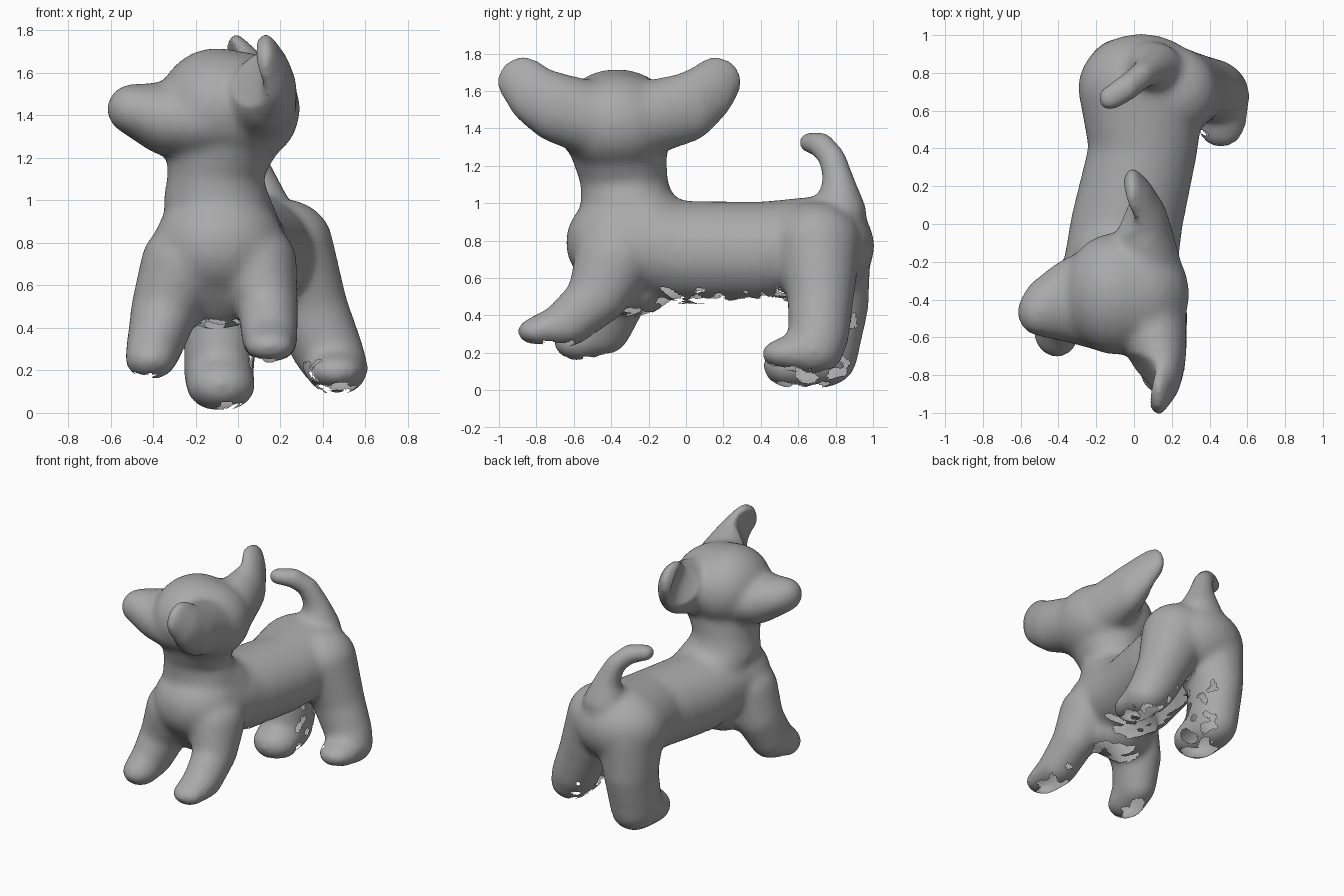
import bpy, bmesh
from mathutils import Vector, Matrix, noise

if "Cube" in bpy.data.objects:
    bpy.data.objects.remove(bpy.data.objects["Cube"])

clay = bpy.data.materials.new("grey clay")
clay.use_nodes = True
GREY = (0.4, 0.4, 0.4, 1)
clay.diffuse_color = GREY
clay.node_tree.nodes["Principled BSDF"].inputs["Base Color"].default_value = GREY

bm = bmesh.new()


def limb(*stations, steps=9):
    """Sweep an ellipsoid through stations of (centre, radii)."""
    for (c0, r0), (c1, r1) in zip(stations, stations[1:]):
        for i in range(steps + 1):
            t = i / steps
            c = Vector(c0).lerp(Vector(c1), t)
            r = Vector(r0).lerp(Vector(r1), t)
            bmesh.ops.create_icosphere(bm, subdivisions=3, radius=1,
                                       matrix=Matrix.Translation(c) @ Matrix.Diagonal((*r, 1)))


# torso, chest to rump
limb(((-.09, -.36, .79), (.31, .285, .27)),
     ((-.04, 0, .735), (.3, .25, .28)),
     ((.05, .4, .735), (.29, .25, .275)),
     ((.04, .72, .77), (.34, .29, .27)))
# brisket between the front legs
limb(((-.1, -.34, .65), (.24, .22, .18)),
     ((-.1, -.28, .54), (.22, .2, .15)))
# withers and neck
limb(((-.06, -.2, .88), (.26, .26, .18)),
     ((-.1, -.31, .99), (.255, .255, .15)),
     ((-.11, -.33, 1.11), (.225, .235, .13)),
     ((-.07, -.36, 1.27), (.27, .26, .14)))
# skull
limb(((.01, -.37, 1.43), (.285, .32, .27)),
     ((-.1, -.37, 1.44), (.28, .325, .28)))
# muzzle
limb(((-.15, -.39, 1.38), (.22, .29, .2)),
     ((-.34, -.405, 1.385), (.16, .225, .175)),
     ((-.46, -.44, 1.42), (.14, .165, .13)),
     ((-.5, -.465, 1.43), (.12, .13, .12)))
# ears
limb(((.09, -.5, 1.45), (.19, .21, .2)),
     ((.13, -.69, 1.51), (.15, .175, .19)),
     ((.155, -.8, 1.57), (.1, .155, .165)),
     ((.13, -.87, 1.65), (.065, .145, .14)))
limb(((.06, -.22, 1.45), (.19, .21, .2)),
     ((.06, 0, 1.51), (.125, .175, .19)),
     ((.03, .11, 1.585), (.08, .15, .165)),
     ((-.01, .16, 1.65), (.055, .145, .14)))
# front legs
limb(((.08, -.38, .7), (.2, .22, .2)),
     ((.14, -.47, .5), (.145, .165, .15)),
     ((.15, -.64, .35), (.135, .145, .12)),
     ((.15, -.8, .315), (.12, .105, .075)))
limb(((-.25, -.37, .7), (.21, .22, .2)),
     ((-.34, -.38, .5), (.165, .18, .15)),
     ((-.39, -.46, .33), (.135, .17, .15)),
     ((-.41, -.57, .255), (.125, .14, .1)))
# hind legs
limb(((.21, .7, .79), (.24, .24, .22)),
     ((.33, .72, .5), (.19, .18, .15)),
     ((.42, .71, .3), (.17, .165, .15)),
     ((.465, .68, .21), (.15, .165, .13)),
     ((.46, .56, .195), (.14, .16, .09)))
limb(((-.05, .74, .72), (.23, .25, .2)),
     ((-.08, .77, .45), (.18, .21, .15)),
     ((-.09, .72, .18), (.165, .2, .17)),
     ((-.08, .58, .13), (.165, .17, .125)))
# tail
limb(((.1, .82, .95), (.16, .15, .12)),
     ((.09, .82, 1.1), (.095, .09, .08)),
     ((.04, .785, 1.24), (.07, .075, .07)),
     ((-.04, .72, 1.315), (.07, .075, .07)),
     ((-.13, .665, 1.325), (.065, .07, .06)))

# fuse the parts into one soft skin
mesh = bpy.data.meshes.new("dog_parts")
bm.to_mesh(mesh)
bm.free()
dog = bpy.data.objects.new("dog_skin", mesh)
bpy.context.collection.objects.link(dog)
remesh = dog.modifiers.new("fuse", "REMESH")
remesh.mode = "VOXEL"
remesh.voxel_size = .018
soften = dog.modifiers.new("soften", "SMOOTH")
soften.factor = .5
soften.iterations = 26
skin = bpy.data.meshes.new_from_object(dog.evaluated_get(bpy.context.evaluated_depsgraph_get()))
dog.modifiers.clear()
dog.data = skin
skin.name = "dog_skin"

bm = bmesh.new()
bm.from_mesh(skin)
bm.normal_update()

# hollow of each ear, facing the muzzle side
for cy, cx in ((-.83, .14), (.1, .02)):
    for v in bm.verts:
        d = ((v.co.y - cy) / .15) ** 2 + ((v.co.z - 1.6) / .16) ** 2
        if d < 1 and v.normal.x < -.2 and abs(v.co.x - cx) < .2:
            v.co.x += .06 * (1 - d)

# ragged openings under the belly, soles and inner hind legs
bmesh.ops.triangulate(bm, faces=bm.faces)
bm.normal_update()
torn = []
for f in bm.faces:
    c, n = f.calc_center_median(), f.normal
    edge = noise.noise(c * 14)
    under = c.z < .56 and n.z < -.88 + edge * .25
    inner = c.z < .42 and c.y > .3 and n.x * (.18 - c.x) > .14 + edge * .15 and n.y > -.5
    if under or inner:
        torn.append(f)
bmesh.ops.delete(bm, geom=torn, context="FACES")
bm.to_mesh(skin)
bm.free()

skin.materials.clear()
skin.materials.append(clay)
for p in skin.polygons:
    p.use_smooth = True
    p.material_index = 0
